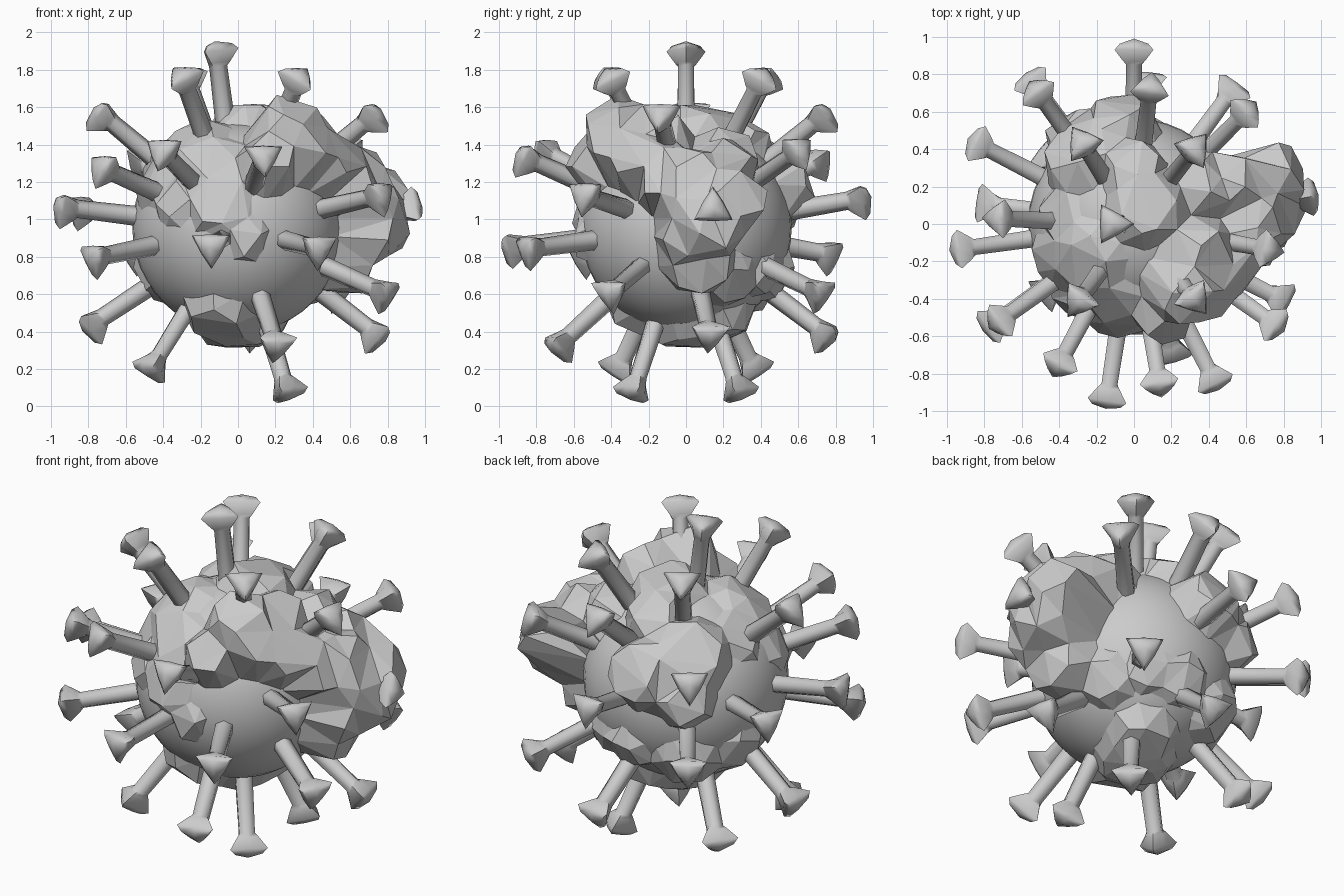
import bpy, bmesh, math
from mathutils import Vector, Matrix

CENTRE = Vector((0, 0, 0.955))


def finish(bm, name):
    me = bpy.data.meshes.new(name)
    bmesh.ops.recalc_face_normals(bm, faces=bm.faces)
    bm.to_mesh(me)
    bm.free()
    ob = bpy.data.objects.new(name, me)
    bpy.context.collection.objects.link(ob)
    return ob


# smooth round core
bm = bmesh.new()
bmesh.ops.create_uvsphere(bm, u_segments=40, v_segments=24, radius=0.565,
                          matrix=Matrix.Translation(CENTRE))
for f in bm.faces:
    f.smooth = True
finish(bm, "core")

# faceted lumps wrapping the core: crest point and angular reach (degrees)
lumps = [
    # large curled ridge on the right
    ((0.20, -0.58, 1.38), 18), ((0.33, -0.44, 1.59), 20), ((0.44, -0.20, 1.54), 22),
    ((0.45, -0.42, 1.46), 18), ((0.58, -0.30, 1.38), 18), ((0.70, -0.12, 1.31), 20),
    ((0.80, 0.06, 1.24), 20), ((0.66, 0.24, 1.33), 19), ((0.88, 0.30, 1.13), 18),
    ((0.74, -0.14, 1.22), 15), ((0.86, 0.04, 1.10), 17),
    ((0.90, 0.17, 0.98), 19), ((0.82, 0.00, 0.90), 17), ((0.72, 0.08, 0.74), 22),
    ((0.48, 0.26, 1.40), 22),
    # top and upper left plates
    ((0.08, 0.10, 1.60), 26), ((0.00, 0.36, 1.52), 20), ((-0.30, -0.22, 1.45), 30),
    ((-0.12, -0.45, 1.34), 24), ((-0.48, -0.22, 1.22), 24),
    # low plates on the front
    ((-0.12, -0.58, 1.10), 24), ((-0.36, -0.45, 1.12), 20), ((0.06, -0.59, 0.88), 16),
    # upper back
    ((-0.10, 0.65, 1.25), 24), ((-0.34, 0.45, 1.36), 27), ((-0.44, 0.06, 1.36), 21),
    ((-0.38, 0.56, 1.10), 20),
    # band under the body
    ((0.00, 0.00, 0.31), 28), ((-0.12, -0.28, 0.40), 26), ((0.12, 0.22, 0.36), 24),
    ((-0.30, 0.42, 0.60), 24), ((-0.50, 0.15, 0.66), 22), ((0.05, 0.54, 0.66), 19),
    ((0.28, 0.46, 0.68), 18), ((0.46, 0.26, 0.64), 20),
]
bm = bmesh.new()
bmesh.ops.create_icosphere(bm, subdivisions=5, radius=1)
crests = [((Vector(p) - CENTRE), math.radians(a)) for p, a in lumps]
for v in bm.verts:
    d = v.co.normalized()
    r = 0.53
    for c, reach in crests:
        t = (reach * 1.15 - d.angle(c)) / (reach * 0.75)
        t = max(0.0, min(1.0, t))
        r = max(r, 0.53 + (c.length - 0.53) * t * t * (3 - 2 * t))
    v.co = CENTRE + d * r
lump_shell = finish(bm, "surface_lumps")
dec = lump_shell.modifiers.new("facets", 'DECIMATE')
dec.ratio = 0.09

# spike tips
tips = [
    (-0.12, 0, 1.93), (-0.30, -0.42, 1.77), (-0.28, 0.44, 1.77), (0.33, -0.41, 1.77),
    (0.33, 0.41, 1.77), (0.74, -0.14, 1.57), (-0.75, 0.03, 1.58), (0.09, 0.76, 1.58),
    (0.62, 0.62, 1.38), (-0.41, -0.77, 1.37), (0.14, -0.88, 1.34), (-0.76, -0.55, 1.29),
    (-0.55, 0.75, 1.33), (0, 0.98, 1.12), (0.77, -0.55, 1.13), (0.97, 0.15, 1.06),
    (-0.97, -0.14, 1.07), (-0.88, 0.45, 1.06), (-0.15, -0.98, 0.85), (0.44, -0.86, 0.84),
    (-0.79, -0.56, 0.79), (-0.56, 0.78, 0.81), (0.55, 0.75, 0.59), (0.80, -0.41, 0.60),
    (-0.81, 0.11, 0.42), (0.76, 0.13, 0.37), (0.21, -0.70, 0.31), (0.07, 0.77, 0.37),
    (-0.49, -0.38, 0.16), (-0.49, 0.38, 0.16), (0.27, -0.29, 0.05), (0.27, 0.29, 0.05),
]
flipped = {0, 15}

# spike profile: distance from centre, corner radius, mid-side radius
PROFILE = [(0.45, 0.056, 0.054), (0.87, 0.049, 0.048), (0.89, 0.068, 0.052),
           (0.955, 0.120, 0.066), (0.985, 0.088, 0.050)]


def spike(tip, name, flip):
    axis = (Vector(tip) - CENTRE).normalized()
    rot = axis.to_track_quat('Z', 'Y').to_matrix()
    start = math.pi / 2 if flip else -math.pi / 2
    bm = bmesh.new()
    rings = []
    for dist, rc, rm in PROFILE:
        ring = []
        for i in range(6):
            a = start + i * math.pi / 3
            r = rm if i % 2 else rc
            p = Vector((r * math.cos(a), r * math.sin(a), dist))
            ring.append(bm.verts.new(CENTRE + rot @ p))
        rings.append(ring)
    for lo, hi in zip(rings, rings[1:]):
        for i in range(6):
            j = (i + 1) % 6
            bm.faces.new((lo[i], lo[j], hi[j], hi[i]))
    top = bm.verts.new(CENTRE + axis * 1.005)
    for i in range(6):
        bm.faces.new((rings[-1][i], rings[-1][(i + 1) % 6], top))
    bm.faces.new(rings[0][::-1])
    for f in bm.faces:
        f.smooth = True
    bmesh.ops.recalc_face_normals(bm, faces=bm.faces)
    for e in bm.edges:
        if len(e.link_faces) == 2 and e.calc_face_angle() > math.radians(65):
            e.smooth = False
    finish(bm, name)


for n, tip in enumerate(tips):
    spike(tip, f"spike_{n + 1:02d}", n in flipped)
